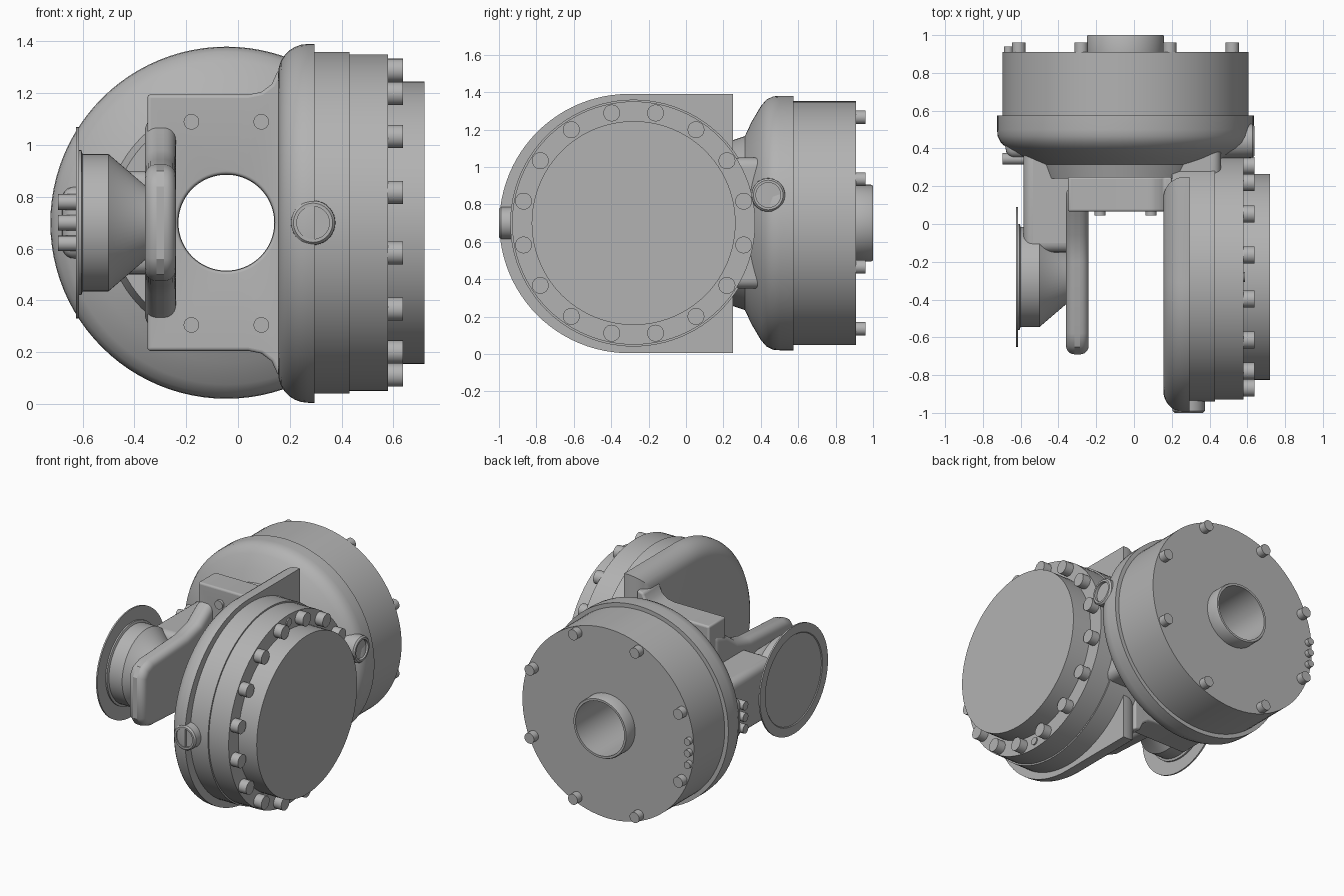
import bpy, bmesh, math
from mathutils import Vector

if "Cube" in bpy.data.objects:
    bpy.data.objects.remove(bpy.data.objects["Cube"])

grey = bpy.data.materials.new("cast_grey")
grey.use_nodes = True
grey.diffuse_color = (0.45, 0.45, 0.45, 1)
grey.node_tree.nodes["Principled BSDF"].inputs["Base Color"].default_value = grey.diffuse_color

MID = 0.7          # height of both joint axes
DRUM_X = -0.045    # x of the rear drum axis
SIDE_Y = -0.28     # y of the side drum axis


def finish(name, bm, smooth=True):
    bmesh.ops.remove_doubles(bm, verts=bm.verts, dist=1e-5)
    bmesh.ops.recalc_face_normals(bm, faces=bm.faces)
    mesh = bpy.data.meshes.new(name)
    bm.to_mesh(mesh)
    bm.free()
    mesh.materials.append(grey)
    ob = bpy.data.objects.new(name, mesh)
    bpy.context.scene.collection.objects.link(ob)
    bpy.ops.object.select_all(action='DESELECT')
    ob.select_set(True)
    bpy.context.view_layer.objects.active = ob
    if smooth:
        bpy.ops.object.shade_smooth_by_angle(angle=math.radians(32))
    return ob


def lathe(name, profile, axis, u, v, segs=96):
    """Revolve closed (radius, along) points; u, v locate the axis."""
    bm = bmesh.new()
    rings = []
    for i in range(segs):
        t = 2 * math.pi * i / segs
        ring = []
        for r, a in profile:
            p, q = u + r * math.cos(t), v + r * math.sin(t)
            ring.append(bm.verts.new((a, p, q) if axis == 'X' else (p, a, q)))
        rings.append(ring)
    n = len(profile)
    for i in range(segs):
        a, b = rings[i], rings[(i + 1) % segs]
        for j in range(n):
            k = (j + 1) % n
            if profile[j][0] == 0 and profile[k][0] == 0:
                continue
            quad = [a[j], a[k], b[k], b[j]]
            bm.faces.new(quad)
    bmesh.ops.dissolve_degenerate(bm, dist=1e-6, edges=bm.edges)
    return finish(name, bm)


def rod(name, axis, u, v, a0, a1, r, segs=24):
    return lathe(name, [(0, a0), (r, a0), (r, a1), (0, a1)], axis, u, v, segs)


def extrude(points, axis, a0, a1):
    """Prism from a 2D outline: (y, z) along X, or (x, z) along Y."""
    bm = bmesh.new()
    place = lambda p, a: (a, p[0], p[1]) if axis == 'X' else (p[0], a, p[1])
    face = bm.faces.new([bm.verts.new(place(p, a0)) for p in points])
    moved = bmesh.ops.extrude_face_region(bm, geom=[face])
    step = Vector((a1 - a0, 0, 0)) if axis == 'X' else Vector((0, a1 - a0, 0))
    bmesh.ops.translate(bm, vec=step,
                        verts=[g for g in moved["geom"] if isinstance(g, bmesh.types.BMVert)])
    return bm


def soften(ob, width, segs=4):
    mod = ob.modifiers.new("rounded_edges", 'BEVEL')
    mod.width, mod.segments = width, segs
    mod.limit_method, mod.angle_limit = 'ANGLE', math.radians(40)


# Rear drum: domed front, wide rim, straight body and hollow hub
lathe("rear_drum", [(0.185, 0.24), (0.44, 0.24), (0.465, 0.315), (0.54, 0.35), (0.625, 0.4),
                    (0.66, 0.43), (0.677, 0.465), (0.68, 0.5), (0.68, 0.575), (0.652, 0.575),
                    (0.652, 0.91), (0.205, 0.91), (0.205, 0.99), (0.2, 1.0), (0.185, 1.0)],
      'Y', DRUM_X, MID)
for i in range(8):
    t = math.radians(45 * i + 22.5)
    rod(f"rear_bolt_{i}", 'Y', DRUM_X + 0.612 * math.cos(t), MID + 0.612 * math.sin(t),
        0.9, 0.96, 0.036)

# Side drum: stepped rings with raised cover
lathe("side_drum", [(0, 0.2), (0.66, 0.2), (0.66, 0.43), (0.65, 0.43), (0.65, 0.58),
                    (0.545, 0.58), (0.545, 0.72), (0, 0.72)], 'X', SIDE_Y, MID)
for i in range(16):
    t = math.radians(22.5 * i + 11.25)
    rod(f"cover_bolt_{i}", 'X', SIDE_Y + 0.6 * math.cos(t), MID + 0.6 * math.sin(t),
        0.57, 0.638, 0.045)
for s in (-1, 1):
    rod("cover_pin", 'X', SIDE_Y, MID + s * 0.6, 0.57, 0.588, 0.026)

# Side shell: half-round plate with straight rear wings and a rounded inner edge
outline = [(0.25, 0.005), (0.25, 1.39)]
for i in range(49):
    t = math.pi / 2 + math.pi * i / 48
    outline.append((-0.305 + 0.693 * math.cos(t), 0.6975 + 0.693 * math.sin(t)))
bm = extrude(outline, 'X', 0.155, 0.295)
rim = [e for e in bm.edges if all(abs(v.co.x - 0.155) < 1e-4 for v in e.verts)]
bmesh.ops.bevel(bm, geom=rim, offset=0.115, offset_type='OFFSET', segments=7,
                profile=0.5, affect='EDGES')
finish("side_shell", bm)

# Web joining the shell to the support arm, flared towards the shell and bored through
half = [(-0.35, 0.495), (0.04, 0.495), (0.09, 0.505), (0.13, 0.535), (0.155, 0.59), (0.2, 0.6)]
web_outline = [(x, MID + h) for x, h in half] + [(x, MID - h) for x, h in reversed(half)]
web = finish("web", extrude(web_outline, 'Y', 0.065, 0.25))
cutter = rod("bore_cutter", 'Y', DRUM_X, MID, -0.1, 0.5, 0.187, 64)
cutter.hide_render = True
bpy.context.view_layer.objects.active = web
cut = web.modifiers.new("bore", 'BOOLEAN')
cut.operation, cut.object, cut.solver = 'DIFFERENCE', cutter, 'EXACT'
bpy.ops.object.modifier_apply(modifier="bore")
bpy.data.objects.remove(cutter)
soften(web, 0.02)
for x in (-0.18, 0.09):
    for z in (0.305, 1.09):
        rod("web_screw", 'Y', x, z, 0.045, 0.08, 0.03)

# Support arm: tapered tongue reaching forward from the web
side = [(0.2, 0.42), (0.05, 0.36), (-0.06, 0.28), (-0.2, 0.245), (-0.58, 0.225),
        (-0.65, 0.2), (-0.69, 0.14)]
arm_outline = [(y, MID + h) for y, h in side] + [(y, MID - h) for y, h in reversed(side)]
arm = finish("support_arm", extrude(arm_outline, 'X', -0.36, -0.24))
soften(arm, 0.045, 6)

# Conical bearing and thin flange on the outside of the arm
lathe("bearing_cone", [(0, -0.3), (0.13, -0.3), (0.145, -0.36), (0.265, -0.5), (0.265, -0.6),
                       (0.28, -0.605), (0.28, -0.617), (0, -0.617)], 'X', SIDE_Y, MID, 64)
lathe("bearing_flange", [(0.37, -0.617), (0.37, -0.625), (0.31, -0.625), (0.305, -0.62),
                         (0, -0.62), (0, -0.615), (0.37, -0.615)], 'X', SIDE_Y, MID, 64)


# Necks tying the drum to the bearing and to the side drum
def neck(name, xz, y0, y1):
    x0, x1, z0, z1 = xz
    ob = finish(name, extrude([(x0, z0), (x1, z0), (x1, z1), (x0, z1)], 'Y', y0, y1))
    soften(ob, 0.05, 5)


neck("bearing_neck", (-0.585, -0.3, 0.5, 0.9), -0.15, 0.45)
neck("side_neck", (0.18, 0.46, 0.35, 1.05), 0.0, 0.45)

# Cable connector on the outer flank of the drum
neck("connector_pad", (-0.68, -0.5, 0.56, 0.84), 0.35, 0.5)
for z in (0.62, 0.7, 0.78):
    rod("connector_screw", 'X', 0.345, z, -0.695, -0.55, 0.03, 16)
    rod("rear_connector", 'Y', -0.665, z - 0.03, 0.86, 0.94, 0.024, 16)


# Service plugs: raised ring with a sunken cap
def plug(name, axis, u, v, a0, a1, r):
    d = 0.02 if a1 > a0 else -0.02
    lathe(name, [(0, a0), (r * 1.4, a0), (r * 1.35, a1 - d / 2), (r * 1.2, a1), (r, a1),
                 (r, a1 - d), (0, a1 - d)], axis, u, v, 40)


plug("front_plug", 'Y', 0.29, MID, -0.85, -1.0, 0.063)
plug("side_plug", 'X', 0.44, 0.85, 0.45, 0.637, 0.066)
